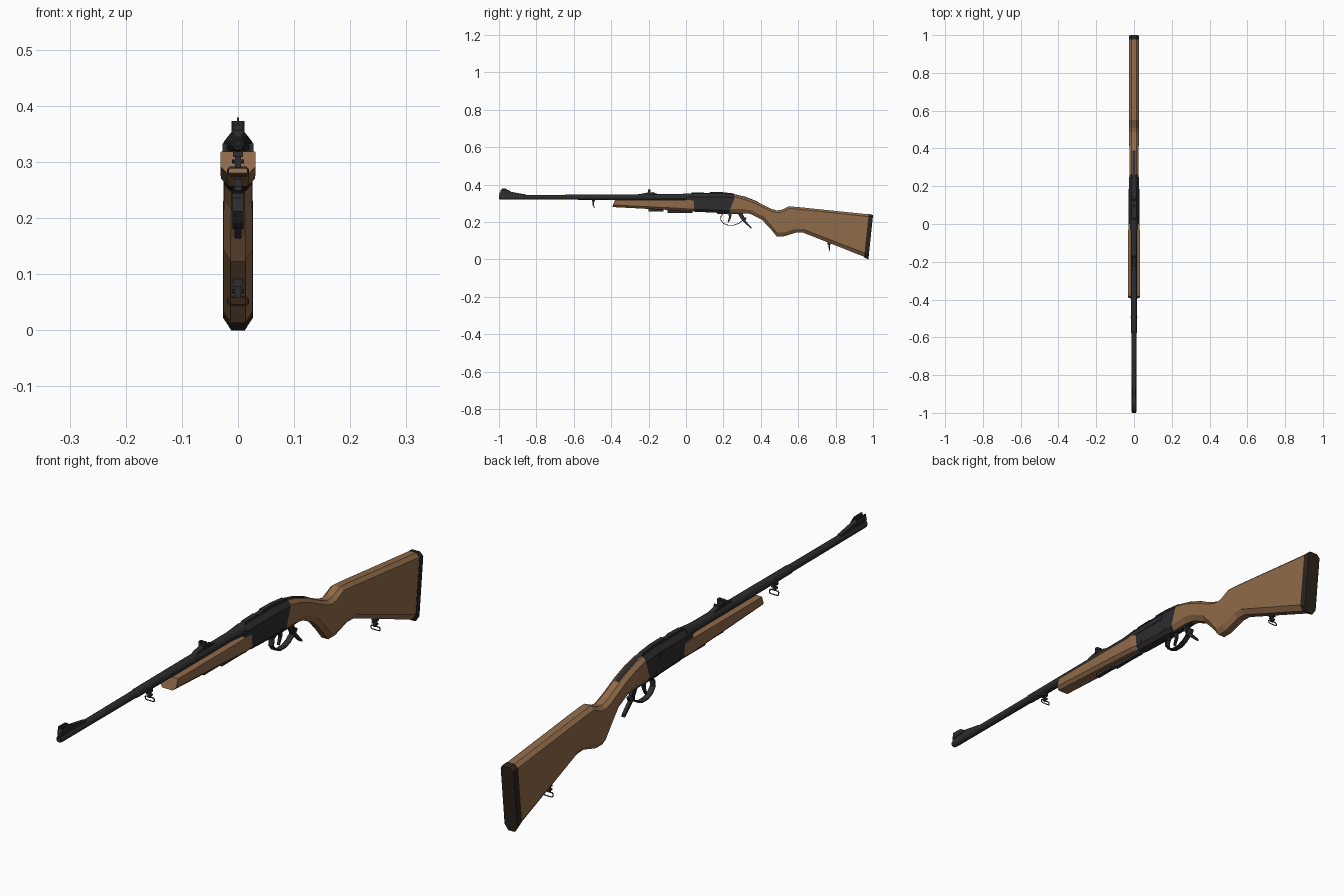
import bpy, bmesh, math


def material(name, color):
    m = bpy.data.materials.new(name)
    m.diffuse_color = (*color, 1)
    return m


WOOD = material("walnut", (0.28, 0.145, 0.068))
STEEL = material("blued_steel", (0.026, 0.026, 0.028))
RUBBER = material("dark_rubber", (0.025, 0.017, 0.012))


def finish(name, bm, mat):
    bmesh.ops.recalc_face_normals(bm, faces=bm.faces)
    me = bpy.data.meshes.new(name)
    bm.to_mesh(me)
    bm.free()
    me.materials.append(mat)
    ob = bpy.data.objects.new(name, me)
    bpy.context.collection.objects.link(ob)
    return ob


def skin(name, rings, mat, caps=True, closed=False):
    bm = bmesh.new()
    vs = [[bm.verts.new(p) for p in r] for r in rings]
    n = len(vs[0])
    pairs = list(zip(vs, vs[1:])) + ([(vs[-1], vs[0])] if closed else [])
    for a, b in pairs:
        for i in range(n):
            j = (i + 1) % n
            bm.faces.new((a[i], a[j], b[j], b[i]))
    if caps and not closed:
        bm.faces.new(vs[0])
        bm.faces.new(vs[-1])
    return finish(name, bm, mat)


def octagon_loft(name, stations, mat, top=(0.013, 0.012), bot=(0.013, 0.02)):
    """Stations: top y, top z, bottom y, bottom z, half width.
    top / bot: inset across and chamfer height."""
    rings = []
    for ty, tz, by, bz, w in stations:
        L = math.hypot(ty - by, tz - bz)

        def at(x, d):
            f = d / L
            return (x, ty + (by - ty) * f, tz + (bz - tz) * f)
        half = [(w - top[0], 0), (w, top[1]), (w, L - bot[1]), (w - bot[0], L)]
        rings.append([at(x, d) for x, d in half] + [at(-x, d) for x, d in reversed(half)])
    return skin(name, rings, mat)


def lathe(name, profile, z, mat, seg=12, closed=True):
    rings = [[(r * math.cos(2 * math.pi * (i + .5) / seg), y,
               z + r * math.sin(2 * math.pi * (i + .5) / seg)) for i in range(seg)]
             for y, r in profile]
    return skin(name, rings, mat, closed=closed)


def plate(name, pts, w, mat, x=0):
    """Side profile (y, z) extruded across x."""
    return skin(name, [[(x + s * w, y, z) for y, z in pts] for s in (-1, 1)], mat)


def strap(name, pts, w, thick, mat):
    """Bent strip with solid thickness."""
    bm = bmesh.new()
    rows = [[bm.verts.new((s * w, y, z)) for s in (-1, 1)] for y, z in pts]
    for a, b in zip(rows, rows[1:]):
        bm.faces.new((a[0], a[1], b[1], b[0]))
    ob = finish(name, bm, mat)
    mod = ob.modifiers.new("thickness", "SOLIDIFY")
    mod.thickness, mod.offset = thick, 0
    return ob


def box(name, x, y, z, mat):
    return plate(name, [(y[0], z[0]), (y[1], z[0]), (y[1], z[1]), (y[0], z[1])],
                 (x[1] - x[0]) / 2, mat, (x[0] + x[1]) / 2)


def pin(name, y, z, r, w, mat):
    pts = [(y + r * math.cos(i * math.pi / 5), z + r * math.sin(i * math.pi / 5)) for i in range(10)]
    return plate(name, pts, w, mat)


# Butt stock with wrist and pistol grip
octagon_loft("butt_stock", [
    (0.262, 0.347, 0.228, 0.250, 0.025),
    (0.310, 0.335, 0.300, 0.251, 0.025),
    (0.370, 0.313, 0.345, 0.243, 0.025),
    (0.420, 0.288, 0.405, 0.213, 0.025),
    (0.455, 0.271, 0.450, 0.166, 0.026),
    (0.485, 0.262, 0.485, 0.123, 0.026),
    (0.510, 0.265, 0.522, 0.123, 0.026),
    (0.550, 0.284, 0.590, 0.144, 0.026),
    (0.600, 0.280, 0.627, 0.143, 0.026),
    (0.978, 0.241, 0.953, 0.014, 0.026)], WOOD)
# Butt plate
octagon_loft("butt_plate", [
    (0.977, 0.242, 0.952, 0.012, 0.027),
    (0.992, 0.241, 0.968, 0.003, 0.027),
    (1.000, 0.236, 0.975, 0.000, 0.025)], RUBBER)

# Fore-end
octagon_loft("fore_end", [
    (-0.380, 0.319, -0.394, 0.280, 0.031),
    (-0.100, 0.319, -0.100, 0.265, 0.031),
    (0.020, 0.319, 0.020, 0.258, 0.030),
    (0.045, 0.319, 0.045, 0.257, 0.025)], WOOD, top=(0.002, 0.001), bot=(0.011, 0.012))
for i, (a, b) in enumerate([(-0.2, -0.12), (-0.1, 0.035)]):
    zc = 0.270 - 0.07 * (a + 0.2)
    box(f"fore_end_inlay_{i + 1}", (-0.007, 0.007), (a, b), (zc - 0.014, zc + 0.003), STEEL)

# Receiver body, top ribs and tang
octagon_loft("receiver", [
    (0.005, 0.347, 0.040, 0.256, 0.024),
    (0.040, 0.352, 0.055, 0.254, 0.026),
    (0.190, 0.353, 0.175, 0.250, 0.026),
    (0.265, 0.346, 0.230, 0.248, 0.025)], STEEL, top=(0.014, 0.018), bot=(0.011, 0.014))
plate("receiver_top_rib", [(0.015, 0.345), (0.03, 0.357), (0.095, 0.359), (0.10, 0.354), (0.125, 0.354),
                           (0.13, 0.361), (0.19, 0.360), (0.255, 0.353), (0.27, 0.340)], 0.008, STEEL)
for s in (-1, 1):
    box("side_rail", (s * 0.024 - 0.004, s * 0.024 + 0.004), (0.0, 0.185), (0.315, 0.333), STEEL)
plate("top_tang", [(0.25, 0.351), (0.315, 0.336), (0.375, 0.313), (0.39, 0.305),
                   (0.37, 0.303), (0.25, 0.335)], 0.008, STEEL)
plate("lower_tang", [(0.16, 0.252), (0.33, 0.251), (0.34, 0.246), (0.3, 0.244), (0.17, 0.244)], 0.010, STEEL)
pin("hinge_pin", 0.065, 0.275, 0.008, 0.0275, STEEL)
pin("trigger_pin", 0.20, 0.270, 0.004, 0.027, STEEL)

# Barrel with bore, and its thicker rear sleeve
lathe("barrel", [(-0.994, 0.0125), (-0.58, 0.0135), (0.02, 0.0160), (0.02, 0.006),
                 (-0.994, 0.006), (-1.0, 0.007), (-1.0, 0.0105)], 0.333, STEEL)
lathe("barrel_sleeve", [(-0.58, 0.013), (-0.575, 0.0155), (-0.05, 0.0165), (0.0, 0.020), (0.02, 0.022),
                        (0.02, 0.012), (-0.58, 0.012)], 0.333, STEEL)

# Front sight
plate("front_sight_ramp", [(-0.997, 0.340), (-0.997, 0.356), (-0.985, 0.365), (-0.95, 0.364),
                           (-0.855, 0.347), (-0.855, 0.340)], 0.007, STEEL)
plate("front_sight_blade", [(-0.99, 0.360), (-0.982, 0.379), (-0.965, 0.379), (-0.94, 0.362)], 0.0015, STEEL)
for s in (-1, 1):
    plate("front_sight_wing", [(-0.995, 0.350), (-0.99, 0.373), (-0.95, 0.372), (-0.925, 0.355)],
          0.0015, STEEL, s * 0.0085)

# Rear sight
plate("rear_sight_base", [(-0.25, 0.344), (-0.24, 0.351), (-0.20, 0.359), (-0.175, 0.357),
                          (-0.14, 0.347), (-0.14, 0.340)], 0.009, STEEL)
for s in (-1, 1):
    box("rear_sight_leaf", (s * 0.007 - 0.005, s * 0.007 + 0.005), (-0.203, -0.190), (0.352, 0.373), STEEL)
box("rear_sight_notch", (-0.004, 0.004), (-0.203, -0.190), (0.352, 0.366), STEEL)
pin("rear_sight_screw", -0.175, 0.356, 0.005, 0.012, STEEL)

# Trigger guard, trigger and opening lever
strap("trigger_guard", [(0.205, 0.250), (0.188, 0.235), (0.185, 0.212), (0.200, 0.193), (0.225, 0.183),
                        (0.255, 0.183), (0.280, 0.192), (0.300, 0.207), (0.303, 0.228), (0.29, 0.250)],
      0.010, 0.004, STEEL)
plate("trigger", [(0.225, 0.252), (0.230, 0.225), (0.222, 0.200), (0.228, 0.198), (0.241, 0.222),
                  (0.245, 0.252)], 0.004, STEEL)
plate("opening_lever", [(0.275, 0.250), (0.288, 0.225), (0.305, 0.203), (0.345, 0.167), (0.351, 0.164),
                        (0.350, 0.173), (0.317, 0.207), (0.325, 0.222), (0.312, 0.225), (0.300, 0.250)],
      0.006, STEEL)


def swivel(name, y, z):
    """Sling swivel hanging under the surface at (y, z)."""
    box(name + "_foot", (-0.009, 0.009), (y - 0.008, y + 0.008), (z - 0.008, z + 0.006), STEEL)
    box(name + "_stem", (-0.005, 0.005), (y - 0.004, y + 0.004), (z - 0.028, z - 0.006), STEEL)
    pin(name + "_pin", y, z - 0.016, 0.004, 0.011, STEEL)
    cu = bpy.data.curves.new(name + "_loop", "CURVE")
    cu.dimensions, cu.bevel_depth, cu.bevel_resolution = "3D", 0.002, 1
    sp = cu.splines.new("POLY")
    half = [(0.014, -0.027), (0.0175, -0.030), (0.0175, -0.038), (0.014, -0.041)]
    pts = half + [(-x, d) for x, d in reversed(half)]
    sp.points.add(len(pts) - 1)
    for p, (x, d) in zip(sp.points, pts):
        p.co = (x, y - (d + 0.02) * 0.2, z + d, 1)
    sp.use_cyclic_u = True
    cu.materials.append(STEEL)
    bpy.context.collection.objects.link(bpy.data.objects.new(name + "_loop", cu))


# Sling swivels
swivel("front_swivel", -0.495, 0.317)
swivel("rear_swivel", 0.765, 0.086)
